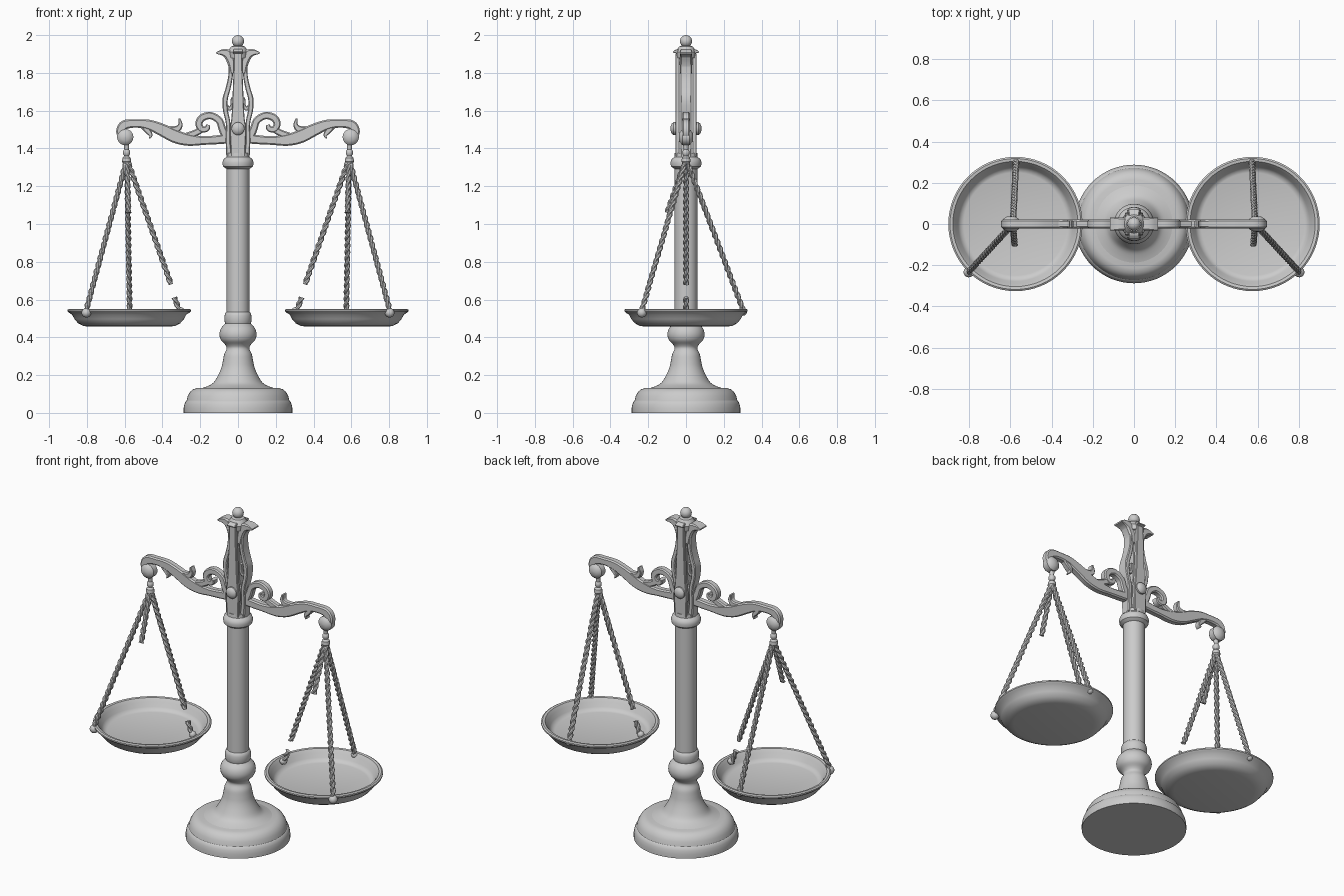
import bpy, bmesh, math
from mathutils import Vector

if "Cube" in bpy.data.objects:
    bpy.data.objects.remove(bpy.data.objects["Cube"])

def loft(name, strands, mirror=False):
    """Skin lists of rings (each ring a closed loop of points) into one object."""
    bm = bmesh.new()
    for rings in strands:
        vs = [[bm.verts.new(p) for p in r] for r in rings]
        n = len(vs[0])
        for a, b in zip(vs, vs[1:]):
            for i in range(n):
                bm.faces.new((a[i], a[(i + 1) % n], b[(i + 1) % n], b[i]))
        bm.faces.new(vs[0])
        bm.faces.new(vs[-1])
    bmesh.ops.remove_doubles(bm, verts=bm.verts, dist=1e-5)
    bmesh.ops.recalc_face_normals(bm, faces=bm.faces)
    me = bpy.data.meshes.new(name)
    bm.to_mesh(me)
    bm.free()
    ob = bpy.data.objects.new(name, me)
    bpy.context.collection.objects.link(ob)
    if mirror:
        m = ob.modifiers.new("Mirror", 'MIRROR')
        m.use_mirror_merge = False
    return ob

def spline(pts, steps=6):
    """Catmull-Rom through points of any dimension."""
    P = [Vector(p) for p in pts]
    P = [2 * P[0] - P[1]] + P + [2 * P[-1] - P[-2]]
    out = []
    for a, b, c, d in zip(P, P[1:], P[2:], P[3:]):
        for k in range(steps):
            t = k / steps
            out.append(0.5 * (2 * b + (c - a) * t + (2 * a - 5 * b + 4 * c - d) * t * t
                              + (3 * b - a - 3 * c + d) * t ** 3))
    return out + [P[-2]]

def lathe(name, profile, centre=(0, 0, 0), axis='Z', sides=48, mirror=False):
    c, rings = Vector(centre), []
    for r, h in profile:
        r = max(r, 0.001)
        ring = []
        for i in range(sides):
            a = 2 * math.pi * i / sides
            x, y = r * math.cos(a), r * math.sin(a)
            ring.append(c + (Vector((x, y, h)) if axis == 'Z' else Vector((x, h, y))))
        rings.append(ring)
    return loft(name, [rings], mirror)

def ball(name, centre, r, mirror=False):
    prof = [(r * math.sin(math.pi * i / 12), -r * math.cos(math.pi * i / 12)) for i in range(13)]
    return lathe(name, prof, centre, sides=20, mirror=mirror)

def band(name, pts, y0, y1, mirror=False, turn=False):
    """Chamfered strip along (x, z, half width) points, from y0 to y1."""
    S = spline(pts)
    rings = []
    ym, d = (y0 + y1) / 2, (y1 - y0) / 2
    for i, s in enumerate(S):
        t = S[min(i + 1, len(S) - 1)] - S[max(i - 1, 0)]
        nrm = Vector((-t[1], t[0])).normalized()
        w = max(s[2], 0.003)
        c = min(w, d) * 0.35
        ring = []
        for u, v in ((w, d - c), (w - c, d), (c - w, d), (-w, d - c),
                     (-w, c - d), (c - w, -d), (w - c, -d), (w, c - d)):
            x, y, z = s[0] + nrm[0] * u, ym + v, s[1] + nrm[1] * u
            ring.append((y, x, z) if turn else (x, y, z))
        rings.append(ring)
    return loft(name, [rings], mirror)

def rope(name, a, b):
    """Two twisted strands from a to b."""
    a, b = Vector(a), Vector(b)
    ax = (b - a).normalized()
    e1 = ax.cross(Vector((0.3, 1, 0.1))).normalized()
    e2 = ax.cross(e1)
    n = max(6, int((b - a).length / 0.009))
    strands = []
    for ph in (0, math.pi):
        rings = []
        for i in range(n + 1):
            q = ph + i * 0.75
            c = a.lerp(b, i / n) + 0.006 * (e1 * math.cos(q) + e2 * math.sin(q))
            rings.append([c + 0.0105 * (e1 * math.cos(k * math.pi / 4) + e2 * math.sin(k * math.pi / 4))
                          for k in range(8)])
        strands.append(rings)
    return loft(name, strands, True)

# Pedestal and column
lathe("base_foot", [(0, 0), (.288, 0), (.288, .025), (.284, .045), (.278, .06), (.272, .065),
                    (.266, .09), (.255, .11), (.238, .125), (.215, .132), (0, .132)], sides=64)
lathe("base_stem", spline([(.21, .125), (.165, .14), (.13, .16), (.105, .2), (.088, .24), (.08, .275),
                           (.073, .31), (.06, .34), (.067, .36), (.09, .385), (.098, .415),
                           (.09, .447), (.066, .475)], 4))
lathe("column", [(0, .465), (.066, .47), (.071, .485), (.071, .515), (.066, .53), (.06, .535),
                 (.06, 1.292), (.066, 1.295), (.079, 1.305), (.083, 1.325), (.077, 1.343),
                 (.062, 1.355), (.06, 1.375), (0, 1.375)])

# Openwork head: core, front and back plates, side scrolls
band("head_core", [(0, 1.36, .03), (0, 1.5, .04), (0, 1.6, .024), (0, 1.88, .02)], -.03, .03)
for side, s in (("front", -1), ("back", 1)):
    y = sorted((s * .034, s * .056))
    band(side + "_plate", [(0, 1.36, .038), (0, 1.43, .04), (0, 1.5, .043), (0, 1.57, .034),
                           (0, 1.7, .028), (0, 1.8, .024), (0, 1.9, .022)], *y)
    lathe(side + "_boss", [(0, s * .05), (.034, s * .05), (.034, s * .066), (.026, s * .076),
                           (.012, s * .081), (0, s * .082)], (0, 0, 1.505), 'Y', 24)
band("side_scroll", [(.046, 1.36, .016), (.053, 1.44, .012), (.052, 1.53, .012), (.066, 1.6, .013),
                     (.068, 1.66, .014), (.052, 1.72, .013), (.04, 1.78, .012), (.038, 1.84, .013),
                     (.05, 1.885, .012)], -.03, .03, True)
band("side_curl", [(.066, 1.63, .01), (.045, 1.61, .01), (.032, 1.63, .009), (.03, 1.67, .008)],
     -.022, .022, True)

# Leafy crown and finial
crown = [(.02, 1.80, .022), (.03, 1.855, .026), (.05, 1.895, .026), (.08, 1.908, .018), (.115, 1.905, .004)]
band("crown_leaf_x", crown, -.032, .032, True)
for side, s in (("front", -1), ("back", 1)):
    band("crown_leaf_" + side, [(s * x * .6, z + .005, w * .7) for x, z, w in crown], -.026, .026, turn=True)
lathe("crown_cap", [(0, 1.86), (.05, 1.88), (.055, 1.91), (.036, 1.94), (.02, 1.945), (.018, 1.96), (0, 1.96)], sides=24)
ball("finial_ball", (0, 0, 1.968), .032)

# Scrolled beam arms
band("beam_arm", [(.03, 1.455, .026), (.1, 1.447, .024), (.18, 1.442, .023), (.26, 1.445, .031),
                  (.33, 1.463, .035), (.40, 1.497, .033), (.47, 1.525, .027), (.54, 1.532, .022),
                  (.60, 1.525, .025), (.622, 1.492, .023), (.61, 1.455, .022)], -.021, .021, True)
band("beam_scroll", [(.06, 1.455, .022), (.082, 1.50, .02), (.10, 1.548, .019), (.145, 1.574, .019),
                     (.19, 1.562, .02), (.207, 1.53, .019), (.192, 1.502, .017), (.165, 1.505, .015),
                     (.158, 1.525, .01)], -.021, .021, True)
band("beam_bridge", [(.19, 1.50, .016), (.23, 1.48, .018), (.28, 1.46, .02)], -.019, .019, True)
band("upper_leaf", [(.37, 1.50, .018), (.325, 1.502, .018), (.305, 1.525, .012), (.31, 1.558, .004)],
     -.018, .018, True)
band("lower_leaf", [(.50, 1.52, .018), (.475, 1.49, .015), (.462, 1.47, .009), (.468, 1.452, .003)],
     -.018, .018, True)
knob = [(0, -.038), (.02, -.036), (.034, -.028), (.043, -.018)]
lathe("end_knob", knob + [(r, -h) for r, h in reversed(knob)], (.597, 0, 1.46), 'Y', 28, True)

# Hanger under each arm
lathe("hanger", [(0, 1.42), (.014, 1.42), (.012, 1.395), (.019, 1.385), (.019, 1.37), (.012, 1.36),
                 (.022, 1.35), (.024, 1.33), (.014, 1.315), (0, 1.31)], (.59, 0, 0), sides=16, mirror=True)

# Twisted cords, two whole and two broken, with rim fixings
top = (.588, 0, 1.345)
rope("outer_cord", top, (.806, -.236, .535))
rope("back_cord", top, (.573, .304, .54))
rope("inner_cord_broken", top, (.355, 0, .68))
rope("inner_cord_stub", (.337, 0, .612), (.307, 0, .53))
rope("front_cord_broken", top, (.58, -.1, 1.06))
ball("outer_cord_knot", (.803, -.234, .53), .025, True)
ball("back_cord_knot", (.573, .303, .535), .02, True)
ball("inner_cord_knot", (.304, 0, .54), .02, True)

# Pans
lathe("pan", [(0, .457), (.22, .457), (.245, .461), (.27, .474), (.29, .497), (.302, .52), (.318, .53),
              (.326, .538), (.326, .546), (.318, .551), (.304, .549), (.29, .53), (.278, .505),
              (.266, .49), (.25, .485), (0, .485)], (.576, 0, 0), sides=64, mirror=True)

# Smooth shading with crisp edges
for ob in bpy.data.objects:
    ob.select_set(True)
bpy.context.view_layer.objects.active = bpy.data.objects["pan"]
bpy.ops.object.shade_smooth_by_angle(angle=math.radians(35))
